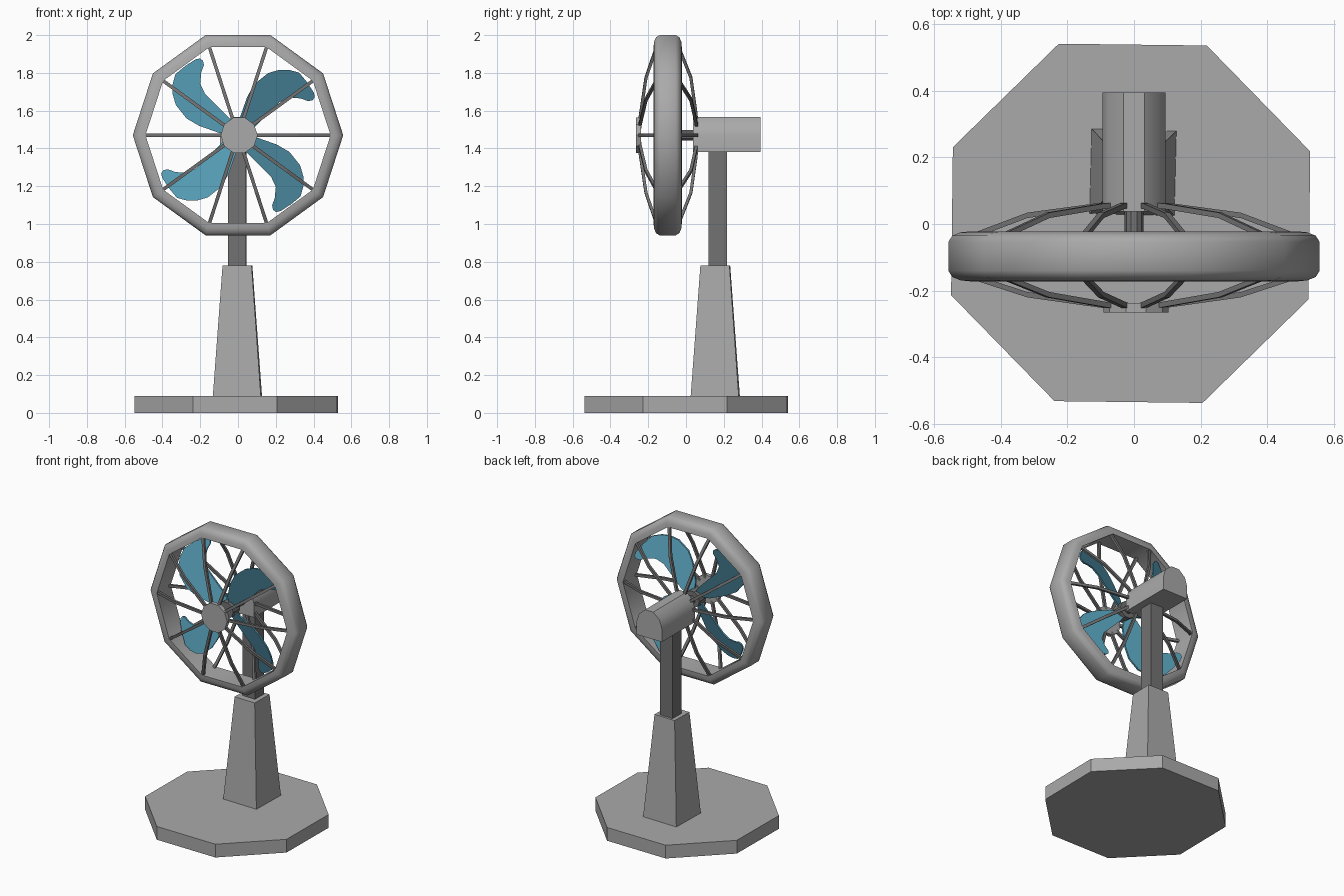
import bpy, bmesh, math
from mathutils import Vector, Matrix

if "Cube" in bpy.data.objects:
    bpy.data.objects.remove(bpy.data.objects["Cube"])

HUB_Z = 1.47  # height of the fan axis


def material(name, rgb):
    m = bpy.data.materials.new(name)
    m.diffuse_color = (*rgb, 1)
    m.use_nodes = True
    m.node_tree.nodes["Principled BSDF"].inputs["Base Color"].default_value = m.diffuse_color
    return m


LIGHT = material("light_grey", (0.40, 0.40, 0.40))
DARK = material("dark_grey", (0.17, 0.17, 0.17))
BLUE = material("blade_blue", (0.09, 0.33, 0.46))


def finish(name, bm, mat, smooth=None):
    bmesh.ops.recalc_face_normals(bm, faces=bm.faces)
    mesh = bpy.data.meshes.new(name)
    bm.to_mesh(mesh)
    bm.free()
    mesh.materials.append(mat)
    ob = bpy.data.objects.new(name, mesh)
    bpy.context.collection.objects.link(ob)
    if smooth:
        bpy.ops.object.select_all(action='DESELECT')
        ob.select_set(True)
        bpy.context.view_layer.objects.active = ob
        bpy.ops.object.shade_smooth_by_angle(angle=math.radians(smooth))
    return ob


def skin(bm, rings, closed=False):
    """Join equal vertex loops with quads, capping the ends unless closed."""
    vs = [[bm.verts.new(p) for p in r] for r in rings]
    n = len(vs[0])
    for i in range(len(vs) - (0 if closed else 1)):
        a, b = vs[i], vs[(i + 1) % len(vs)]
        for j in range(n):
            k = (j + 1) % n
            bm.faces.new((a[j], a[k], b[k], b[j]))
    if not closed:
        bm.faces.new(vs[0])
        bm.faces.new(vs[-1])


def polar(r, a, y, cx=0.0):
    return Vector((cx + r * math.cos(a), y, HUB_Z + r * math.sin(a)))


def disc(name, r, y0, y1, n, mat, cx=0.0, smooth=None):
    bm = bmesh.new()
    skin(bm, [[polar(r, 2 * math.pi * i / n, y, cx) for i in range(n)] for y in (y0, y1)])
    return finish(name, bm, mat, smooth)


def column(name, n, levels, cx, cy, turn, mat):
    """Upright n-sided prism; levels are (flat half width, z)."""
    bm = bmesh.new()
    rings = []
    for half, z in levels:
        r = half / math.cos(math.pi / n)
        rings.append([(cx + r * math.cos(2 * math.pi * (i + .5) / n + turn),
                       cy + r * math.sin(2 * math.pi * (i + .5) / n + turn), z)
                      for i in range(n)])
    skin(bm, rings)
    return finish(name, bm, mat)


# stand
column("base_plate", 8, [(0.536, 0), (0.536, 0.09)], -0.01, 0.002, -0.012, LIGHT)
column("tapered_stand", 4, [(0.127, 0.09), (0.077, 0.78)], -0.003, 0.155, -0.025, LIGHT)
column("pole", 4, [(0.048, 0.77), (0.048, 1.40)], -0.004, 0.169, -0.02, DARK)

# motor housing: flat underside, faceted round top
bm = bmesh.new()
arch = [(0.095, -0.09), (0.095, 0), (0.077, 0.056), (0.031, 0.096)]
outline = arch + [(-x, z) for x, z in reversed(arch)]
skin(bm, [[(x, y, HUB_Z + z) for x, z in outline] for y in (0.038, 0.395)])
finish("motor_housing", bm, LIGHT, 40)

# shaft, blade hub and front cap
disc("shaft", 0.028, -0.10, 0.05, 10, DARK)
disc("blade_hub", 0.058, -0.135, -0.06, 10, DARK)
disc("front_cap", 0.098, -0.265, -0.237, 10, LIGHT, 0.006)

# ten-sided guard ring
bm = bmesh.new()
half = [(0.49, 0.075), (0.52, 0.072), (0.545, 0.062), (0.557, 0.043)]
profile = half + [(r, -y) for r, y in reversed(half)]
skin(bm, [[polar(r, math.pi * i / 5, y - 0.097) for r, y in profile] for i in range(10)], closed=True)
finish("guard_ring", bm, LIGHT, 40)


# bent guard spokes, front and rear
def spokes(name, path):
    bm = bmesh.new()
    w = 0.009
    for i in range(10):
        a = math.pi * i / 5
        side = Vector((-math.sin(a), 0, math.cos(a))) * w
        up = Vector((0, w * 0.9, 0))
        skin(bm, [[polar(r, a, y) + s * side + t * up
                   for s, t in ((1, 1), (-1, 1), (-1, -1), (1, -1))] for r, y in path])
    return finish(name, bm, DARK)


spokes("front_guard_spokes", [(0.05, -0.247), (0.10, -0.243), (0.32, -0.212), (0.495, -0.155)])
spokes("rear_guard_spokes", [(0.08, 0.056), (0.12, 0.053), (0.32, 0.026), (0.495, -0.04)])

# curved, pitched blades: (outward, sideways) outline in hundredths
blade = [(4, 2.5), (7.5, 6), (18, 11), (25.5, 13), (34.5, 12), (40, 9), (43.5, 5.5), (46.3, 0.5),
         (45.7, -6), (44.3, -12.5), (43, -14.5), (41, -14.8), (39, -13.5), (37.3, -9.8),
         (33.5, -5.2), (28, -3.2), (19, -3.2), (9.5, -3.2), (4, -2.5)]
for k in range(4):
    a = math.pi / 4 + k * math.pi / 2
    u = Vector((math.cos(a), 0, math.sin(a)))
    v = Vector((-math.sin(a), -0.45, math.cos(a)))
    bm = bmesh.new()
    skin(bm, [[Vector((0, -0.097 + t, HUB_Z)) + u * (p / 100) + v * (q / 100) for p, q in blade]
              for t in (-0.006, 0.006)])
    finish(f"blade_{k + 1}", bm, BLUE, 30)
